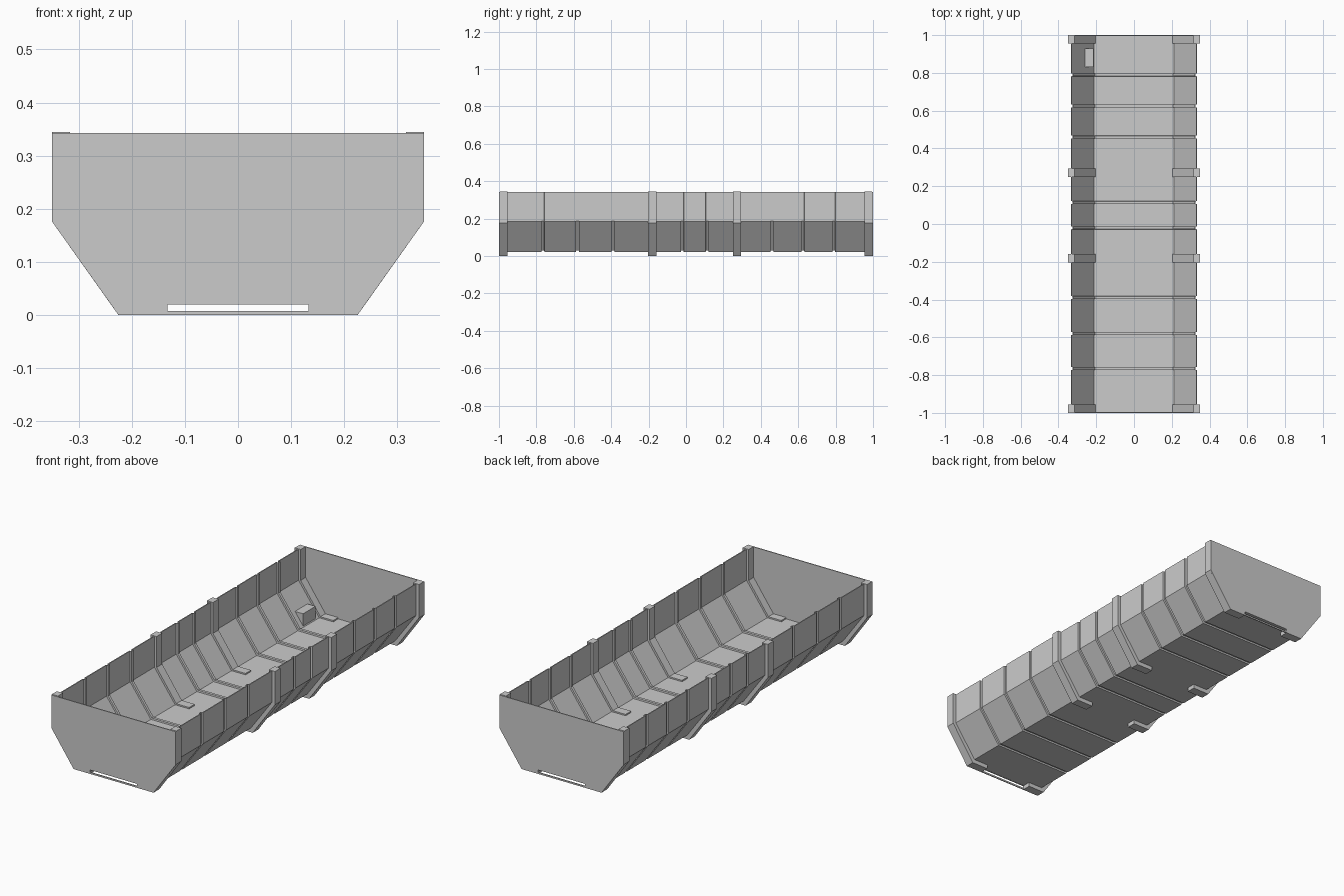
import bpy, bmesh
from mathutils import Vector

if "Cube" in bpy.data.objects:
    bpy.data.objects.remove(bpy.data.objects["Cube"])

TOP = 0.343


def mesh_object(name, verts, faces):
    me = bpy.data.meshes.new(name)
    me.from_pydata(verts, [], faces)
    bm = bmesh.new()
    bm.from_mesh(me)
    bmesh.ops.recalc_face_normals(bm, faces=bm.faces)
    bm.to_mesh(me)
    bm.free()
    ob = bpy.data.objects.new(name, me)
    bpy.context.collection.objects.link(ob)
    return ob


def loft(name, sections):
    """Closed solid through (y, [(x, z), ...]) sections."""
    n = len(sections[0][1])
    verts = [(x, y, z) for y, ring in sections for x, z in ring]
    faces = [tuple(range(n)), tuple(range(len(verts) - n, len(verts)))]
    for s in range(len(sections) - 1):
        for i in range(n):
            j = (i + 1) % n
            faces.append((s*n + i, s*n + j, (s + 1)*n + j, (s + 1)*n + i))
    return mesh_object(name, verts, faces)


def prism(name, ring, y0, y1):
    return loft(name, [(y0, ring), (y1, ring)])


# Trough skin: thin folded sheet with panel grooves pressed inward
def hull_line(d):
    half = [(0.214 - 0.51*d, 0.021 + d), (0.333 - d, 0.184 + 0.325*d), (0.333 - d, TOP)]
    return [(-x, z) for x, z in reversed(half)] + half


def hull_ring(d):
    return hull_line(d) + hull_line(d + 0.005)[::-1]


sections = [(-0.996, hull_ring(0))]
for y in (-0.765, -0.58, -0.39, -0.02, 0.113, 0.46, 0.625, 0.79):
    w = 0.007
    for dy, d in ((-w - 0.001, 0), (-w, 0.008), (w, 0.008), (w + 0.001, 0)):
        sections.append((y + dy, hull_ring(d)))
sections.append((0.996, hull_ring(0)))
loft("trough_skin", sections)

# Bent support ribs, inside and outside the skin, on both sides
rib = [(0.133, 0), (0.225, 0), (0.35, 0.176), (0.35, TOP + 0.002),
       (0.316, TOP + 0.002), (0.316, 0.188), (0.205, 0.033), (0.133, 0.033)]
for y0, y1 in ((-0.995, -0.955), (-0.203, -0.158), (0.25, 0.295), (0.955, 0.995)):
    for side in (-1, 1):
        prism("support_rib", [(side*x, z) for x, z in rib], y0, y1)

# End plates, each split into an upper panel and a slotted base strip
upper = [(-0.239, 0.02), (0.239, 0.02), (0.35, 0.176), (0.35, TOP),
         (-0.35, TOP), (-0.35, 0.176)]
for y0, y1 in ((-1, -0.995), (0.995, 1)):
    prism("end_plate", upper, y0, y1)
    prism("end_sill", [(-0.133, 0), (0.133, 0), (0.133, 0.008), (-0.133, 0.008)], y0, y1)
    for s in (-1, 1):
        prism("end_foot", [(s*0.133, 0), (s*0.225, 0), (s*0.239, 0.02), (s*0.133, 0.02)], y0, y1)

# Small step block on the left slope
prism("step_block", [(-0.265, 0.093), (-0.215, 0.093), (-0.215, 0.025)], 0.83, 0.93)
